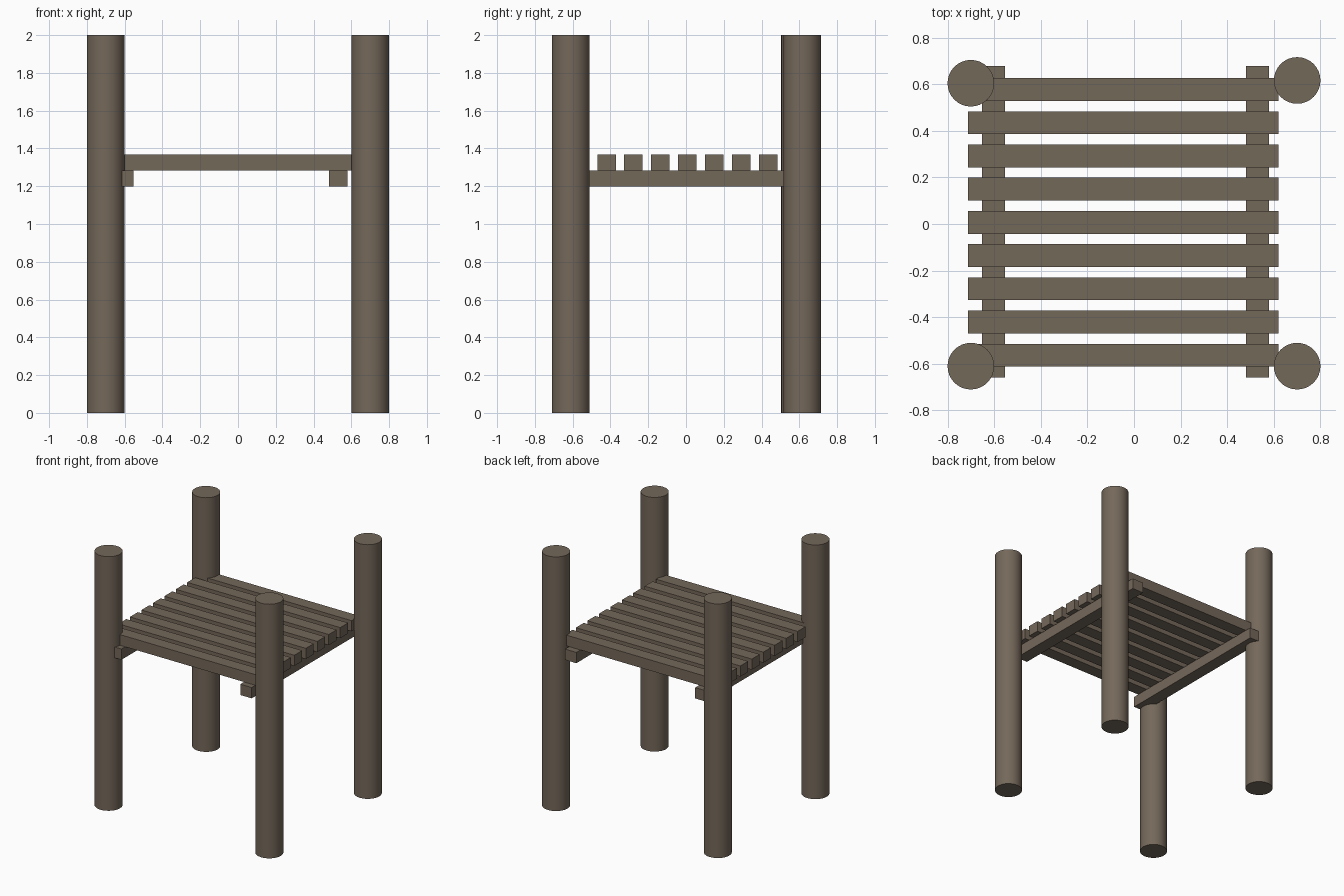
import bpy

if "Cube" in bpy.data.objects:
    bpy.data.objects.remove(bpy.data.objects["Cube"])

wood = bpy.data.materials.new("weathered brown wood")
wood.diffuse_color = (0.175, 0.138, 0.102, 1)
wood.use_nodes = True
wood.node_tree.nodes["Principled BSDF"].inputs["Base Color"].default_value = wood.diffuse_color


def box(name, x0, x1, y0, y1, z0, z1):
    bpy.ops.mesh.primitive_cube_add(
        size=1, location=((x0 + x1) / 2, (y0 + y1) / 2, (z0 + z1) / 2))
    ob = bpy.context.object
    ob.name = name
    ob.scale = (x1 - x0, y1 - y0, z1 - z0)
    bpy.ops.object.transform_apply(location=False, rotation=False, scale=True)
    ob.data.materials.append(wood)


# Four round corner posts
for name, x, y in (("front_left_post", -0.70, -0.61), ("front_right_post", 0.70, -0.61),
                   ("back_left_post", -0.70, 0.604), ("back_right_post", 0.70, 0.616)):
    bpy.ops.mesh.primitive_cylinder_add(vertices=32, radius=0.1, depth=2, location=(x, y, 1))
    post = bpy.context.object
    post.name = name
    post.data.materials.append(wood)
    bpy.ops.object.shade_smooth_by_angle()

# Two support rails under the deck
box("left_rail", -0.653, -0.554, -0.658, 0.677, 1.199, 1.284)
box("right_rail", 0.481, 0.580, -0.658, 0.677, 1.199, 1.284)

# Nine evenly spaced deck slats
for i in range(9):
    y = -0.563 + i * 0.1425
    box(f"deck_slat_{i + 1}", -0.712, 0.620, y - 0.049, y + 0.049, 1.284, 1.368)
